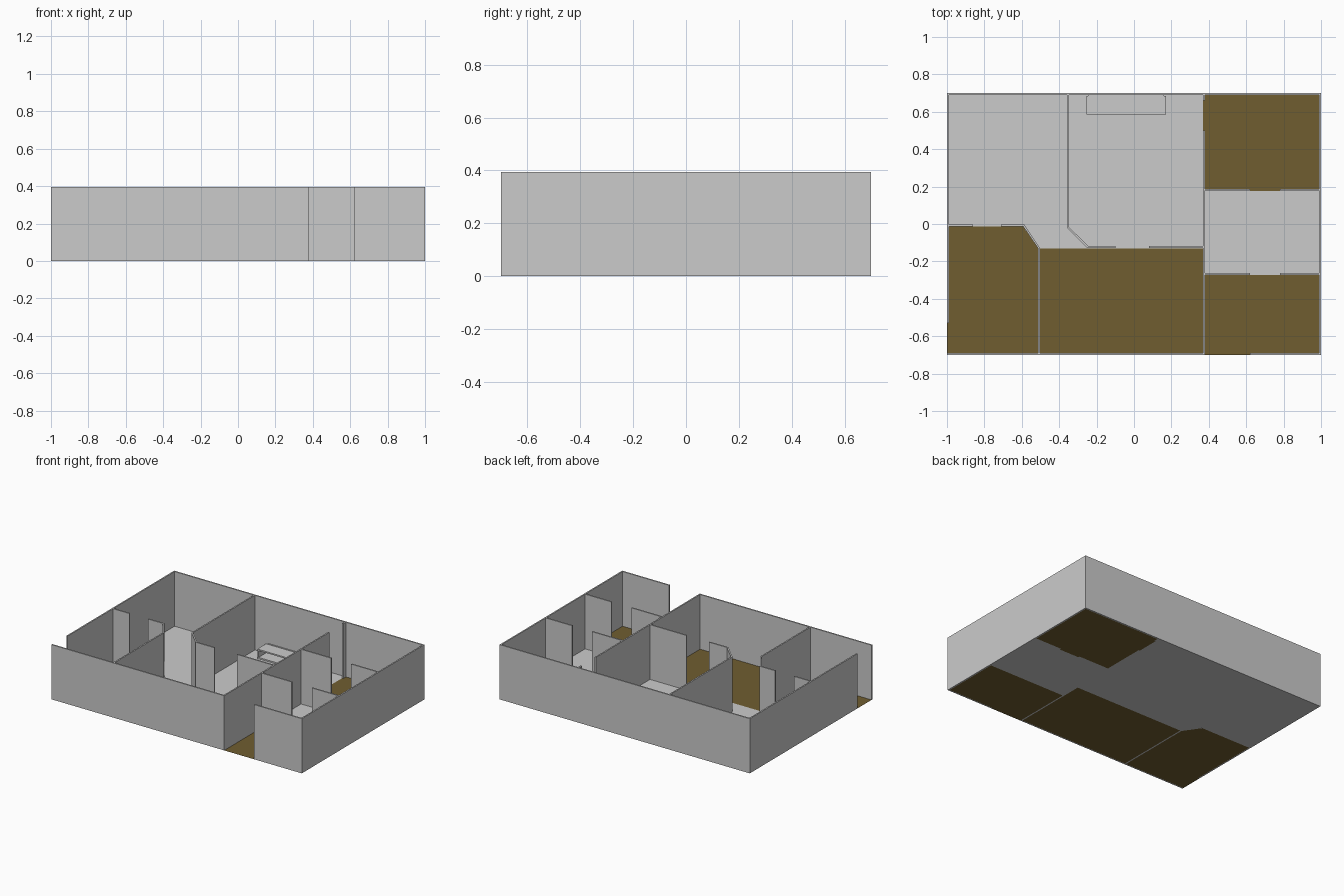
import bpy
from mathutils import Vector

if "Cube" in bpy.data.objects:
    bpy.data.objects.remove(bpy.data.objects["Cube"])

H = 0.395   # wall height
T = 0.010   # wall thickness

brown = bpy.data.materials.new("brown_floor")
brown.diffuse_color = (0.16, 0.11, 0.03, 1)
brown.use_nodes = True
brown.node_tree.nodes["Principled BSDF"].inputs["Base Color"].default_value = brown.diffuse_color


def add_mesh(name, verts, faces, mat=None):
    me = bpy.data.meshes.new(name)
    me.from_pydata(verts, [], faces)
    ob = bpy.data.objects.new(name, me)
    bpy.context.collection.objects.link(ob)
    if mat:
        me.materials.append(mat)
    return ob


def wall(name, pts):
    """Upright wall following a centre line, with mitred corners."""
    p = [Vector(q) for q in pts]
    normals = []
    for a, b in zip(p, p[1:]):
        d = (b - a).normalized()
        normals.append(Vector((-d.y, d.x)))
    verts, faces = [], []
    for i, q in enumerate(p):
        n0, n1 = normals[max(i - 1, 0)], normals[min(i, len(normals) - 1)]
        m = (n0 + n1) / (1 + n0.dot(n1)) * T / 2
        l, r = q + m, q - m
        verts += [(l.x, l.y, 0), (r.x, r.y, 0), (r.x, r.y, H), (l.x, l.y, H)]
    for i in range(len(p) - 1):
        a, b = 4 * i, 4 * i + 4
        for k in range(4):
            j = (k + 1) % 4
            faces.append((a + k, b + k, b + j, a + j))
    e = 4 * (len(p) - 1)
    faces += [(0, 1, 2, 3), (e + 3, e + 2, e + 1, e)]
    return add_mesh(name, verts, [f[::-1] for f in faces])


def floor(name, pts, mat=None):
    add_mesh(name, [(x, y, 0) for x, y in pts], [range(len(pts))], mat)


def box(name, x0, x1, y0, y1, z0, z1):
    v = [(x, y, z) for z in (z0, z1) for x, y in ((x0, y0), (x1, y0), (x1, y1), (x0, y1))]
    f = [(3, 2, 1, 0), (4, 5, 6, 7)] + [(k, (k + 1) % 4, (k + 1) % 4 + 4, k + 4) for k in range(4)]
    add_mesh(name, v, f)


# Outer shell, open at the front entrance and the left rear door
X, Y = 0.995, 0.695
wall("outer_wall", [(0.62, -Y), (X, -Y), (X, Y), (-X, Y), (-X, -0.53)])
wall("front_wall", [(-1, -Y), (0.38, -Y)])

# Spine wall between left and right wings, with a doorway near the back
wall("spine_wall", [(0.375, -0.69), (0.375, 0.50)])
wall("spine_wall_stub", [(0.375, 0.66), (0.375, 0.69)])

# Right wing cross walls, each with a doorway
for label, y in (("rear", 0.183), ("front", -0.267)):
    wall(label + "_cross_wall_left", [(0.38, y), (0.62, y)])
    wall(label + "_cross_wall_right", [(0.78, y), (0.99, y)])

# Left bedroom walls
wall("left_room_wall_stub", [(-0.99, -0.008), (-0.86, -0.008)])
wall("left_room_wall", [(-0.71, -0.008), (-0.59, -0.008), (-0.507, -0.13), (-0.507, -0.69)])

# Centre room walls
wall("centre_room_wall", [(-0.353, 0.69), (-0.353, -0.018), (-0.247, -0.123), (-0.10, -0.123)])
wall("centre_room_wall_right", [(0.08, -0.123), (0.37, -0.123)])

# Grey floors
floor("main_floor", [(-0.99, -0.013), (-0.59, -0.013), (-0.507, -0.13), (0.37, -0.13),
                     (0.37, 0.69), (-0.99, 0.69)])
floor("hall_floor", [(0.38, -0.272), (0.99, -0.272), (0.99, 0.178), (0.78, 0.178), (0.78, 0.176),
                     (0.62, 0.176), (0.62, 0.178), (0.38, 0.178)])

# Brown floors, running out through the doorways
floor("left_room_floor", [(-1, -0.69), (-0.512, -0.69), (-0.512, -0.13), (-0.593, -0.013),
                          (-0.99, -0.013), (-0.99, -0.53), (-1, -0.53)], brown)
floor("front_room_floor", [(-0.502, -0.69), (0.37, -0.69), (0.37, -0.13), (-0.502, -0.13)], brown)
floor("entry_floor", [(0.38, -0.70), (0.62, -0.70), (0.62, -0.69), (0.99, -0.69),
                      (0.99, -0.272), (0.38, -0.272)], brown)
floor("rear_room_floor", [(0.38, 0.188), (0.62, 0.188), (0.62, 0.176), (0.78, 0.176), (0.78, 0.188),
                          (0.99, 0.188), (0.99, 0.69), (0.38, 0.69), (0.38, 0.66), (0.37, 0.66),
                          (0.37, 0.50), (0.38, 0.50)], brown)

# Low open shelf unit against the back wall
for label, z in (("bottom", 0.004), ("top", 0.062)):
    box("shelf_" + label, -0.255, 0.17, 0.585, 0.685, z, z + 0.01)
for label, x in (("left", -0.255), ("right", 0.16)):
    box("shelf_side_" + label, x, x + 0.01, 0.585, 0.685, 0, 0.062)
box("shelf_back", -0.245, 0.16, 0.684, 0.69, 0.004, 0.076)
